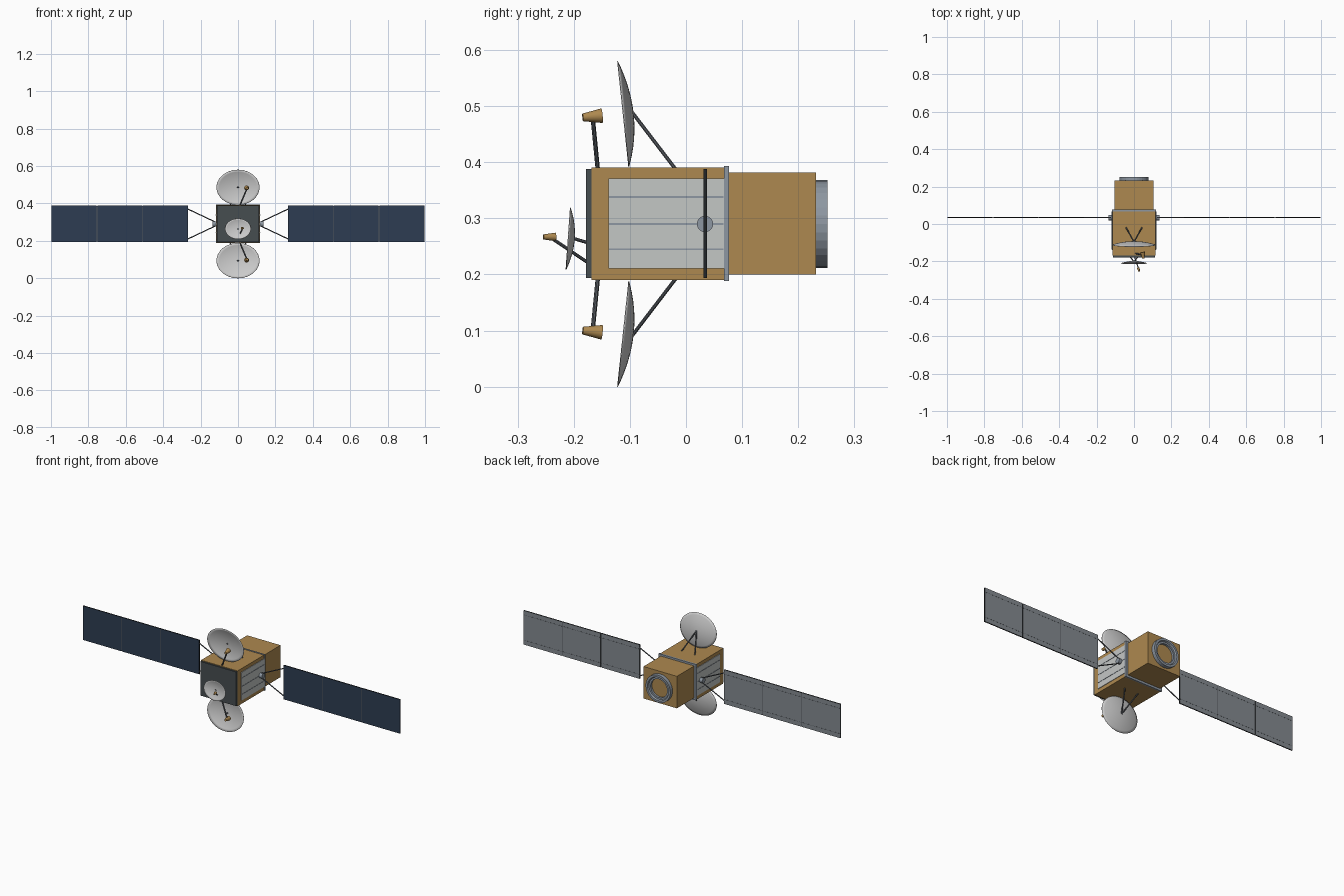
import bpy, bmesh, math
from mathutils import Vector

cube = bpy.data.objects.get("Cube")
if cube:
    bpy.data.objects.remove(cube, do_unlink=True)


def material(name, rgb):
    m = bpy.data.materials.new(name)
    m.use_nodes = True
    m.diffuse_color = (*rgb, 1)
    node = next(n for n in m.node_tree.nodes if n.type == 'BSDF_PRINCIPLED')
    node.inputs["Base Color"].default_value = (*rgb, 1)
    return m


GOLD = material("gold_foil", (0.42, 0.25, 0.08))
NAVY = material("navy_cells", (0.027, 0.046, 0.085))
BACK = material("panel_back_grey", (0.23, 0.255, 0.28))
DARK = material("dark_panel", (0.062, 0.075, 0.08))
STRUT = material("strut_grey", (0.09, 0.10, 0.115))
METAL = material("blue_grey_metal", (0.27, 0.31, 0.36))
WHITE = material("radiator_white", (0.55, 0.57, 0.56))
DISH = material("dish_grey", (0.6, 0.6, 0.6))
BLACK = material("seam_black", (0.015, 0.018, 0.02))
MID = 0.29  # height of the long axis


def finish(name, bm, *mats):
    bmesh.ops.recalc_face_normals(bm, faces=bm.faces)
    mesh = bpy.data.meshes.new(name)
    bm.to_mesh(mesh)
    bm.free()
    for m in mats:
        mesh.materials.append(m)
    ob = bpy.data.objects.new(name, mesh)
    bpy.context.collection.objects.link(ob)
    return ob


def box(name, lo, hi, mat):
    bm = bmesh.new()
    bmesh.ops.create_cube(bm, size=1)
    lo, hi = Vector(lo), Vector(hi)
    for v in bm.verts:
        v.co = (lo + hi) / 2 + v.co * (hi - lo)
    return finish(name, bm, mat)


def rod(name, a, b, r1, r2, mat, sides=8):
    a, b = Vector(a), Vector(b)
    bm = bmesh.new()
    bmesh.ops.create_cone(bm, cap_ends=True, segments=sides, radius1=r1,
                          radius2=r2, depth=(b - a).length)
    turn = (b - a).to_track_quat('Z', 'Y')
    for v in bm.verts:
        v.co = turn @ v.co + (a + b) / 2
    ob = finish(name, bm, mat)
    for p in ob.data.polygons:
        p.use_smooth = sides > 8 and len(p.vertices) == 4
    return ob


def dish(name, centre, half_w, half_h, depth, lean, rings=8, sides=48):
    """Shallow oval bowl that opens to the front; lean is y per unit of z."""
    bm = bmesh.new()
    hub = bm.verts.new(Vector(centre) + Vector((0, depth, 0)))
    prev = None
    for i in range(1, rings + 1):
        r = i / rings
        ring = []
        for k in range(sides):
            t = math.tau * k / sides
            z = half_h * r * math.sin(t)
            ring.append(bm.verts.new(Vector(centre) + Vector(
                (half_w * r * math.cos(t), depth * (1 - r * r) + lean * z, z))))
        for k in range(sides):
            n = (k + 1) % sides
            if prev:
                bm.faces.new((prev[k], ring[k], ring[n], prev[n]))
            else:
                bm.faces.new((hub, ring[k], ring[n]))
        prev = ring
    ob = finish(name, bm, DISH)
    for p in ob.data.polygons:
        p.use_smooth = True
    mod = ob.modifiers.new("thickness", 'SOLIDIFY')
    mod.thickness = 0.0015
    mod.offset = 0
    return ob


# Body
box("main_body", (-0.115, -0.168, 0.19), (0.115, 0.07, 0.391), GOLD)
box("rear_body", (-0.105, 0.07, 0.2), (0.105, 0.232, 0.382), GOLD)
box("front_plate", (-0.113, -0.178, 0.194), (0.113, -0.168, 0.388), DARK)
box("body_belt", (-0.118, 0.068, 0.188), (0.118, 0.077, 0.393), METAL)

# Docking ring: revolved profile of radius and y
profile = [(0.078, 0.23), (0.078, 0.252), (0.066, 0.252),
           (0.062, 0.244), (0.052, 0.244), (0.052, 0.23)]
bm = bmesh.new()
verts = [bm.verts.new((r, y, 0)) for r, y in profile]
edges = [bm.edges.new((verts[i], verts[(i + 1) % len(verts)])) for i in range(len(verts))]
bmesh.ops.spin(bm, geom=verts + edges, cent=(0, 0, 0), axis=(0, 1, 0),
               angle=math.tau, steps=32)
bmesh.ops.remove_doubles(bm, verts=bm.verts, dist=0.0001)
bmesh.ops.translate(bm, verts=bm.verts, vec=(0, 0, MID))
finish("docking_ring", bm, METAL)

# Large dishes above and below the body
for s, side in ((1, "top"), (-1, "bottom")):
    def at(x, y, h):
        return (x, y, MID + s * h)
    dish(side + "_dish", at(0, -0.112, 0.196), 0.115, 0.094, 0.018, -0.106 * s)
    for x in (-0.043, 0.043):
        rod(side + "_dish_strut", at(0, -0.096, 0.199), at(x, -0.018, 0.097),
            0.0035, 0.0035, STRUT)
    rod(side + "_feed_arm", at(0.008, -0.157, 0.095), at(0.047, -0.166, 0.187),
        0.004, 0.004, STRUT)
    rod(side + "_feed_horn", at(0.05, -0.184, 0.19), at(0.046, -0.15, 0.193),
        0.0068, 0.013, GOLD, 20)

# Small front dish
dish("front_dish", (0, -0.210, 0.264), 0.069, 0.055, 0.011, 0.07)
for x in (-0.022, 0.022):
    rod("front_dish_strut", (0, -0.2, 0.264), (x, -0.176, 0.257), 0.003, 0.003, STRUT)
rod("front_feed_arm", (0.003, -0.176, 0.222), (0.024, -0.237, 0.263), 0.003, 0.003, STRUT)
rod("front_feed_horn", (0.028, -0.254, 0.267), (0.022, -0.233, 0.267),
    0.0045, 0.0075, GOLD, 16)

# Sides: radiators, hubs, yokes and solar wings
for s, side in ((1, "left"), (-1, "right")):
    def sbox(name, lo, hi, mat):
        xs = sorted((s * lo[0], s * hi[0]))
        return box(side + name, (xs[0], *lo[1:]), (xs[1], *hi[1:]), mat)
    sbox("_radiator", (0.113, -0.138, 0.211), (0.118, 0.068, 0.371), WHITE)
    for z in (0.245, MID, 0.338):
        sbox("_radiator_seam", (0.117, -0.137, z - 0.0015),
             (0.1195, 0.067, z + 0.0015), METAL)
    rod(side + "_wing_hub", (s * 0.113, 0.034, MID), (s * 0.136, 0.034, MID),
        0.0145, 0.0145, METAL, 20)
    for up in (-1, 1):
        rod(side + "_wing_yoke", (s * 0.122, 0.034, MID + up * 0.011),
            (s * 0.268, 0.034, MID + up * 0.08), 0.003, 0.003, STRUT)

    # Three panels: cells in front, grey behind, dark rims
    pitch = 0.245
    for i in range(3):
        x0 = 0.266 + i * pitch
        x1 = min(x0 + pitch - 0.004, 1)
        panel = sbox("_solar_panel", (x0, 0.031, 0.194), (x1, 0.037, 0.388), NAVY)
        panel.data.materials.append(BACK)
        panel.data.materials.append(BLACK)
        for p in panel.data.polygons:
            p.material_index = 0 if p.normal.y < -0.5 else 1 if p.normal.y > 0.5 else 2
        for z in (0.219, 0.363):
            sbox("_panel_rail", (x0, 0.036, z - 0.0008),
                 (x1, 0.0375, z + 0.0008), STRUT)
    for i in (1, 2):
        x = 0.264 + i * pitch
        sbox("_panel_hinge", (x - 0.003, 0.0325, 0.197), (x + 0.003, 0.0355, 0.385), STRUT)
